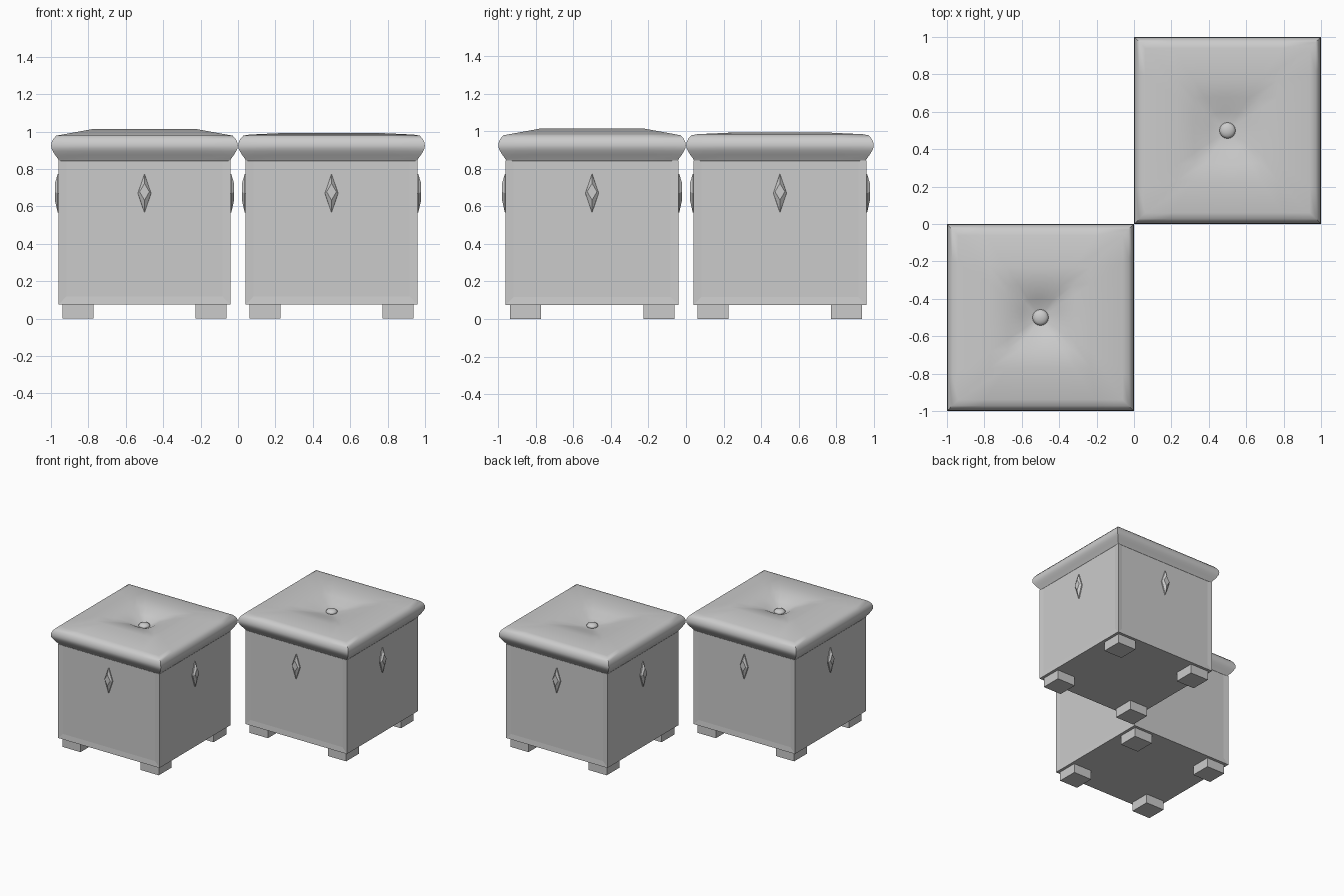
import bpy, bmesh, math
from mathutils import Matrix, Vector

if "Cube" in bpy.data.objects:
    bpy.data.objects.remove(bpy.data.objects["Cube"])


def make_object(name, bm, loc, smooth=None):
    bmesh.ops.recalc_face_normals(bm, faces=bm.faces)
    mesh = bpy.data.meshes.new(name)
    bm.to_mesh(mesh)
    bm.free()
    ob = bpy.data.objects.new(name, mesh)
    ob.location = loc
    bpy.context.collection.objects.link(ob)
    if smooth:
        bpy.ops.object.select_all(action='DESELECT')
        ob.select_set(True)
        bpy.context.view_layer.objects.active = ob
        bpy.ops.object.shade_smooth_by_angle(angle=math.radians(smooth))
    return ob


def box(bm, center, size):
    m = Matrix.Translation(center) @ Matrix.Diagonal((*size, 1))
    return bmesh.ops.create_cube(bm, size=1, matrix=m)


def ring(bm, r, z, roundness, n=32):
    # square outline blended towards a circle
    verts = []
    for i in range(n):
        a = 2 * math.pi * i / n
        c, s = math.cos(a), math.sin(a)
        k = r / max(abs(c), abs(s))
        k = k * (1 - roundness) + r * roundness
        verts.append(bm.verts.new((k * c, k * s, z)))
    return verts


def cushion(loc, top):
    # side roll, crowned top, then the tufted dimple: radius, height, roundness
    profile = [(.455, .84, 0), (.463, .855, 0), (.478, .875, 0), (.49, .895, 0),
               (.497, .91, 0), (.499, .925, 0), (.496, .943, 0), (.488, .96, 0),
               (.472, .978, 0), (.44, .984, 0), (.27, top, 0), (.18, top - .015, .15),
               (.10, top - .04, .5), (.04, .94, 1)]
    bm = bmesh.new()
    rings = [ring(bm, *p) for p in profile]
    for a, b in zip(rings, rings[1:]):
        for i in range(len(a)):
            j = (i + 1) % len(a)
            bm.faces.new((a[i], a[j], b[j], b[i]))
    bm.faces.new(rings[0])
    bm.faces.new(rings[-1])
    make_object("cushion", bm, loc, 40)

    # tufting button
    bm = bmesh.new()
    bmesh.ops.create_uvsphere(bm, u_segments=16, v_segments=8, radius=.043)
    bmesh.ops.transform(bm, verts=bm.verts,
                        matrix=Matrix.Translation((0, 0, .945)) @ Matrix.Diagonal((1, 1, .5, 1)))
    make_object("button", bm, loc, 60)


def body(loc):
    # upholstered box with a barely recessed panel on each side
    bm = bmesh.new()
    box(bm, (0, 0, .46), (.92, .92, .77))
    bm.normal_update()
    sides = [f for f in bm.faces if abs(f.normal.z) < .5]
    bmesh.ops.inset_individual(bm, faces=sides, thickness=.06, depth=-.004)
    for f in sides:
        for v in f.verts:
            v.co.z = .842 if v.co.z > .4 else .118
    make_object("body", bm, loc)


def feet(loc):
    for sx in (-1, 1):
        for sy in (-1, 1):
            bm = bmesh.new()
            box(bm, (sx * .355, sy * .355, .04), (.165, .165, .08))
            make_object("foot", bm, loc)


def diamonds(loc):
    # faceted diamond stud on each side
    for k in range(4):
        bm = bmesh.new()
        levels = []
        for y, w, h in ((-.45, .036, .105), (-.464, .035, .103), (-.479, .026, .045)):
            levels.append([bm.verts.new(p) for p in
                           ((-w, y, .67), (0, y, .67 - h), (w, y, .67), (0, y, .67 + h))])
        for v in levels[2]:
            v.co.z += .008
        for a, b in zip(levels, levels[1:]):
            for i in range(4):
                j = (i + 1) % 4
                bm.faces.new((a[i], a[j], b[j], b[i]))
        bm.faces.new(levels[0])
        bm.faces.new(levels[2])
        bmesh.ops.rotate(bm, verts=bm.verts, cent=(0, 0, 0),
                         matrix=Matrix.Rotation(k * math.pi / 2, 3, 'Z'))
        make_object("diamond_stud", bm, loc)


# two ottomans set corner to corner
for x, y, top in ((-.5, -.5, 1.015), (.5, .5, .992)):
    loc = Vector((x, y, 0))
    cushion(loc, top)
    body(loc)
    feet(loc)
    diamonds(loc)
